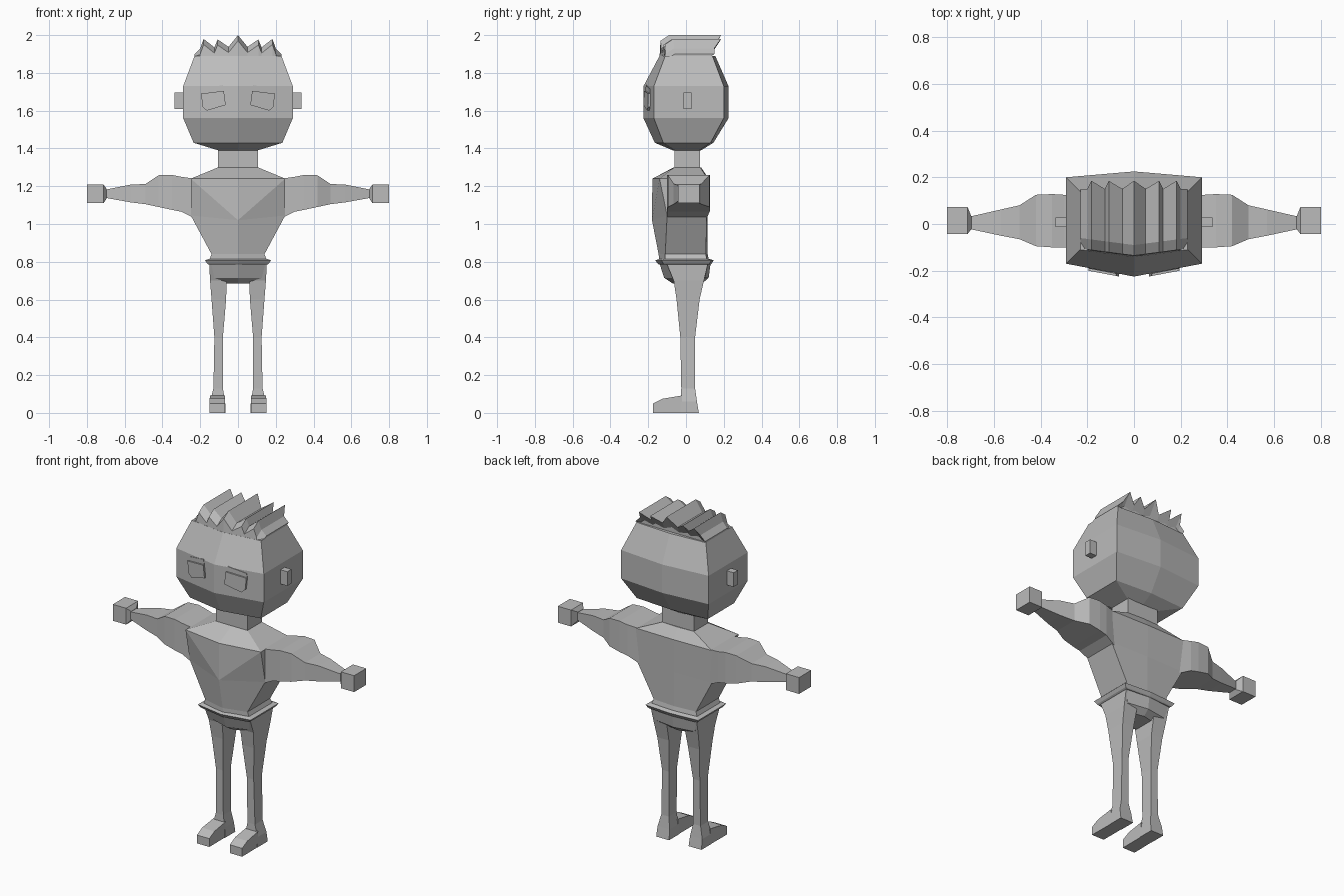
import bpy
import bmesh

cube = bpy.data.objects.get("Cube")
if cube:
    bpy.data.objects.remove(cube, do_unlink=True)

# One plain grey for the whole figure
grey = bpy.data.materials.new("plain grey")
grey.use_nodes = True
colour = (0.5, 0.5, 0.5, 1)
grey.diffuse_color = colour
grey.node_tree.nodes["Principled BSDF"].inputs["Base Color"].default_value = colour


def loft(name, rings, mirror=False):
    """Skin a row of closed rings, cap both ends and optionally mirror in x."""
    bm = bmesh.new()
    rows = [[bm.verts.new(p) for p in ring] for ring in rings]
    n = len(rows[0])
    for a, b in zip(rows, rows[1:]):
        for i in range(n):
            j = (i + 1) % n
            bm.faces.new((a[i], a[j], b[j], b[i]))
    bm.faces.new(rows[0][::-1])
    bm.faces.new(rows[-1])
    bmesh.ops.recalc_face_normals(bm, faces=bm.faces)
    mesh = bpy.data.meshes.new(name)
    bm.to_mesh(mesh)
    bm.free()
    mesh.materials.append(grey)
    obj = bpy.data.objects.new(name, mesh)
    bpy.context.collection.objects.link(obj)
    if mirror:
        obj.modifiers.new("Mirror", 'MIRROR')
    return obj


def hexagon(z, w, front, front_side, back_side, back):
    """Six-sided plan with a point at the front and the back."""
    return [(0, front, z), (w, front_side, z), (w, back_side, z),
            (0, back, z), (-w, back_side, z), (-w, front_side, z)]


def rect_x(x, y0, y1, z0, z1):
    return [(x, y0, z0), (x, y1, z0), (x, y1, z1), (x, y0, z1)]


def rect_y(y, x0, x1, z0, z1):
    return [(x0, y, z0), (x1, y, z0), (x1, y, z1), (x0, y, z1)]


def rect_z(z, x0, x1, y0, y1):
    return [(x0, y0, z), (x1, y0, z), (x1, y1, z), (x0, y1, z)]


# Head and neck
loft("head", [hexagon(*r) for r in (
    (1.39, .105, -.07, -.06, .07, .08),
    (1.43, .235, -.165, -.12, .13, .145),
    (1.56, .29, -.225, -.17, .2, .225),
    (1.73, .29, -.225, -.17, .2, .225),
    (1.89, .23, -.14, -.11, .14, .155))])
loft("neck", [rect_z(z, -.105, .105, -.06, .075) for z in (1.28, 1.41)])

# Swept hair: zigzag ridges running front to back, tips overhanging behind
half = [(.23, 1.9), (.2, 1.93), (.182, 1.98), (.125, 1.935),
        (.108, 1.977), (.05, 1.938)]
zigzag = half + [(0, 2.0)] + [(-x, z) for x, z in reversed(half)]
hair = []
for x, z in zigzag:
    peak = z > 1.95
    bow = .03 * (1 - abs(x) / .23)
    hair.append([(x, -.11 - bow, 1.885), (x, -.105 - bow, z - .03),
                 (x, -.06 - bow, z), (x, .185 if peak else .15, z),
                 (x, .135, 1.885 + (z - 1.885) * .3), (x, .135, 1.885)])
loft("hair", hair)

# Ears and raised eye plates lying on the slanted face
loft("ears", [rect_x(x, -.012, .028, 1.61, 1.695) for x in (.28, .335)], True)
eye = [(.065, 1.63), (.165, 1.6), (.188, 1.62), (.195, 1.69), (.075, 1.705)]
loft("eyes", [[(x, -.225 + .19 * x + off, z) for x, z in eye]
              for off in (.01, -.012)], True)
brow = [(.075, 1.705), (.195, 1.69), (.19, 1.715), (.08, 1.735)]
loft("eyelids", [[(x, -.225 + .19 * x + off, z) for x, z in brow]
                 for off in (.015, -.003)], True)

# Torso tapering to the waist
chest = [hexagon(*r) for r in (
    (.79, .16, -.14, -.11, .115, .125),
    (.84, .14, -.145, -.11, .105, .115),
    (1.045, .25, -.18, -.1, .11, .115),
    (1.24, .25, -.178, -.14, .115, .12),
    (1.3, .105, -.065, -.06, .075, .08))]
chest[2][0] = (0, -.18, 1.02)
torso = loft("torso", chest)
# Cut the chest into a central wedge of triangles
bm = bmesh.new()
bm.from_mesh(torso.data)
bm.verts.ensure_lookup_table()
point = bm.verts[12]
for side in (19, 23):
    bmesh.ops.connect_verts(bm, verts=[point, bm.verts[side]])
bm.to_mesh(torso.data)
bm.free()

# Belt and hips
loft("belt", [hexagon(*r) for r in (
    (.785, .155, -.145, -.115, .12, .13),
    (.79, .163, -.15, -.12, .125, .135),
    (.808, .175, -.162, -.13, .135, .147),
    (.815, .155, -.14, -.11, .115, .125))])
loft("hips", [hexagon(*r) for r in (
    (.685, .065, -.07, -.05, .07, .085),
    (.715, .13, -.115, -.07, .1, .12),
    (.79, .15, -.14, -.1, .115, .13))])

# Arms held straight out, with block hands
loft("arms", [rect_x(*r) for r in (
    (.23, -.1, .11, 1.03, 1.24),
    (.3, -.1, .125, 1.065, 1.25),
    (.35, -.1, .128, 1.075, 1.26),
    (.42, -.095, .125, 1.09, 1.258),
    (.49, -.065, .08, 1.105, 1.212),
    (.57, -.05, .062, 1.115, 1.208),
    (.71, -.02, .03, 1.14, 1.18))], True)
loft("hands", [rect_x(*r) for r in (
    (.695, -.02, .03, 1.135, 1.185),
    (.712, -.043, .072, 1.11, 1.208),
    (.8, -.043, .072, 1.11, 1.208))], True)

# Legs and forward-pointing feet
loft("legs", [rect_z(*r) for r in (
    (0, .065, .15, -.03, .068),
    (.06, .068, .148, -.028, .058),
    (.13, .08, .13, -.025, .048),
    (.4, .08, .125, -.03, .048),
    (.6, .063, .14, -.05, .072),
    (.7, .06, .148, -.065, .095),
    (.785, .03, .152, -.1, .115))], True)
loft("feet", [rect_y(*r) for r in (
    (-.175, .068, .15, 0, .05),
    (-.125, .068, .15, 0, .075),
    (-.02, .068, .148, 0, .092))], True)
